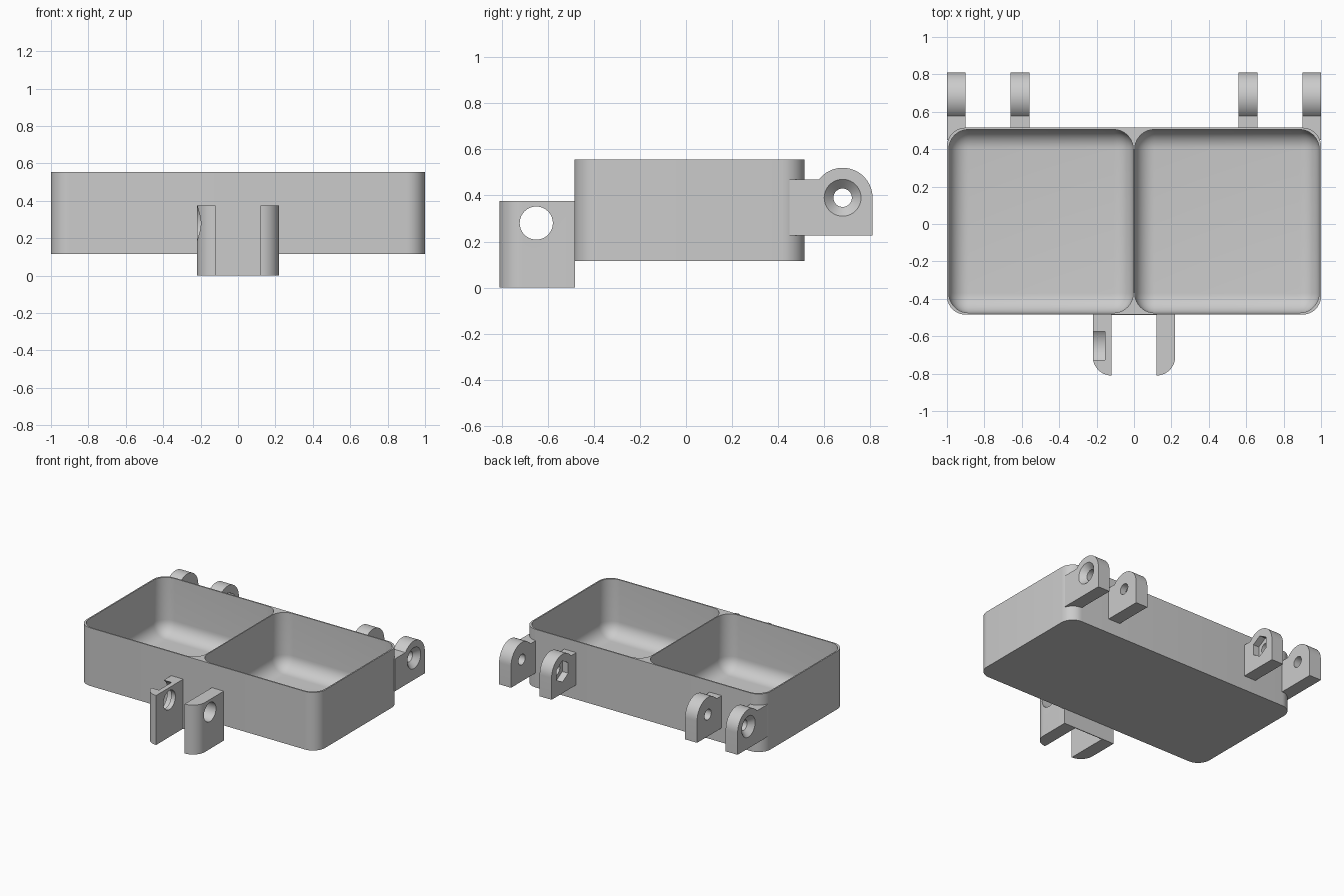
import bpy, bmesh
from math import sin, cos, pi, radians

old = bpy.data.objects.get("Cube")
if old:
    bpy.data.objects.remove(old)

grey = bpy.data.materials.new("plain grey")
grey.use_nodes = True
grey.diffuse_color = (0.6, 0.6, 0.6, 1)
grey.node_tree.nodes["Principled BSDF"].inputs["Base Color"].default_value = (0.6, 0.6, 0.6, 1)


def make(name, bm):
    bmesh.ops.recalc_face_normals(bm, faces=bm.faces[:])
    mesh = bpy.data.meshes.new(name)
    bm.to_mesh(mesh)
    bm.free()
    mesh.materials.append(grey)
    ob = bpy.data.objects.new(name, mesh)
    bpy.context.collection.objects.link(ob)
    return ob


def box(name, lo, hi, radius=0, round_bottom=False):
    """Box with rounded upright edges and, if asked, a rounded floor."""
    bm = bmesh.new()
    bmesh.ops.create_cube(bm, size=1)
    for v in bm.verts:
        v.co = [l + (c + 0.5) * (h - l) for l, h, c in zip(lo, hi, v.co)]
    if radius:
        edges = []
        for e in bm.edges:
            a, b = e.verts
            upright = abs(a.co.z - b.co.z) > 1e-4
            if upright or (round_bottom and a.co.z < lo[2] + 1e-4):
                edges.append(e)
        bmesh.ops.bevel(bm, geom=edges, offset=radius, segments=10,
                        profile=0.5, affect='EDGES')
    return make(name, bm)


def loft(name, ring_a, ring_b):
    """Closed solid between two matching rings of points."""
    bm = bmesh.new()
    a = [bm.verts.new(p) for p in ring_a]
    b = [bm.verts.new(p) for p in ring_b]
    bm.faces.new(a)
    bm.faces.new(b[::-1])
    n = len(a)
    for i in range(n):
        j = (i + 1) % n
        bm.faces.new((a[i], b[i], b[j], a[j]))
    return make(name, bm)


def arc(cu, cv, r, start, end, steps):
    return [(cu + r * cos(radians(start + (end - start) * i / steps)),
             cv + r * sin(radians(start + (end - start) * i / steps)))
            for i in range(steps + 1)]


def drill(name, centre, x0, x1, r0, r1=None, sides=40, turn=0):
    """Round, conical or hexagonal cutter along x."""
    def ring(x, r):
        return [(x, centre[0] + r * cos(turn + 2 * pi * i / sides),
                 centre[1] + r * sin(turn + 2 * pi * i / sides)) for i in range(sides)]
    return loft(name, ring(x0, r0), ring(x1, r0 if r1 is None else r1))


def cut(ob, cutter, keep=False):
    mod = ob.modifiers.new("cut", 'BOOLEAN')
    mod.operation = 'DIFFERENCE'
    mod.solver = 'EXACT'
    mod.object = cutter
    bpy.context.view_layer.objects.active = ob
    bpy.ops.object.modifier_apply(modifier=mod.name)
    if not keep:
        bpy.data.objects.remove(cutter)


parts = []

# Tray with two rounded pockets
tray = box("tray", (-1, -0.485, 0.115), (1, 0.515, 0.555), 0.1)
parts.append(tray)
pockets = [box("pocket_cutter", (min(s * 0.004, s * 0.99), -0.475, 0.13),
               (max(s * 0.004, s * 0.99), 0.505, 0.8), 0.105, True) for s in (-1, 1)]
for p in pockets:
    p.hide_render = True
    cut(tray, p, keep=True)

# Rear hinge lugs: countersunk outer pair, inner pair with nut recess
pivot = (0.68, 0.39)
for side, s in (("left", 1), ("right", -1)):
    for kind, x_in, x_out, start in (("outer", 0.9, 1.0, 0.45), ("inner", 0.56, 0.66, 0.512)):
        outline = [(start, 0.225), (0.81, 0.225)] + arc(*pivot, 0.13, 0, 142, 20) + [(start, 0.47)]
        lug = loft(f"{side}_{kind}_hinge_lug", [(s * x_in, y, z) for y, z in outline],
                   [(s * x_out, y, z) for y, z in outline])
        cut(lug, drill("hole", pivot, s * (x_in - 0.1), s * (x_out + 0.1), 0.04))
        if kind == "outer":
            cut(lug, drill("sink", pivot, s * (x_out - 0.04), s * (x_out + 0.01), 0.04, 0.09))
            cut(lug, pockets[s > 0], keep=True)
        else:
            cut(lug, drill("nut", pivot, s * (x_in - 0.05), s * (x_in + 0.05), 0.08,
                           sides=6, turn=pi / 2))
        parts.append(lug)
for p in pockets:
    bpy.data.objects.remove(p)

# Front latch tabs with rounded outer corners
bolt = (-0.65, 0.28)
for side, s in (("left", 1), ("right", -1)):
    outline = [(0.12, -0.483), (0.12, -0.81)] + arc(0.12, -0.71, 0.1, -90, 0, 12)[1:] + [(0.22, -0.483)]
    tab = loft(f"{side}_latch_tab", [(s * x, y, 0) for x, y in outline],
               [(s * x, y, 0.375) for x, y in outline])
    cut(tab, drill("hole", bolt, s * 0.05, s * 0.3, 0.072))
    if s < 0:
        cut(tab, drill("recess", bolt, -0.3, -0.155, 0.122))
    parts.append(tab)

# Thin web joining the tabs below the tray
parts.append(box("latch_web", (-0.22, -0.487, 0), (0.22, -0.481, 0.12)))

# Smooth curved faces, keep hard edges
for ob in bpy.context.view_layer.objects:
    ob.select_set(ob in parts)
bpy.context.view_layer.objects.active = tray
bpy.ops.object.shade_smooth_by_angle(angle=radians(30))
